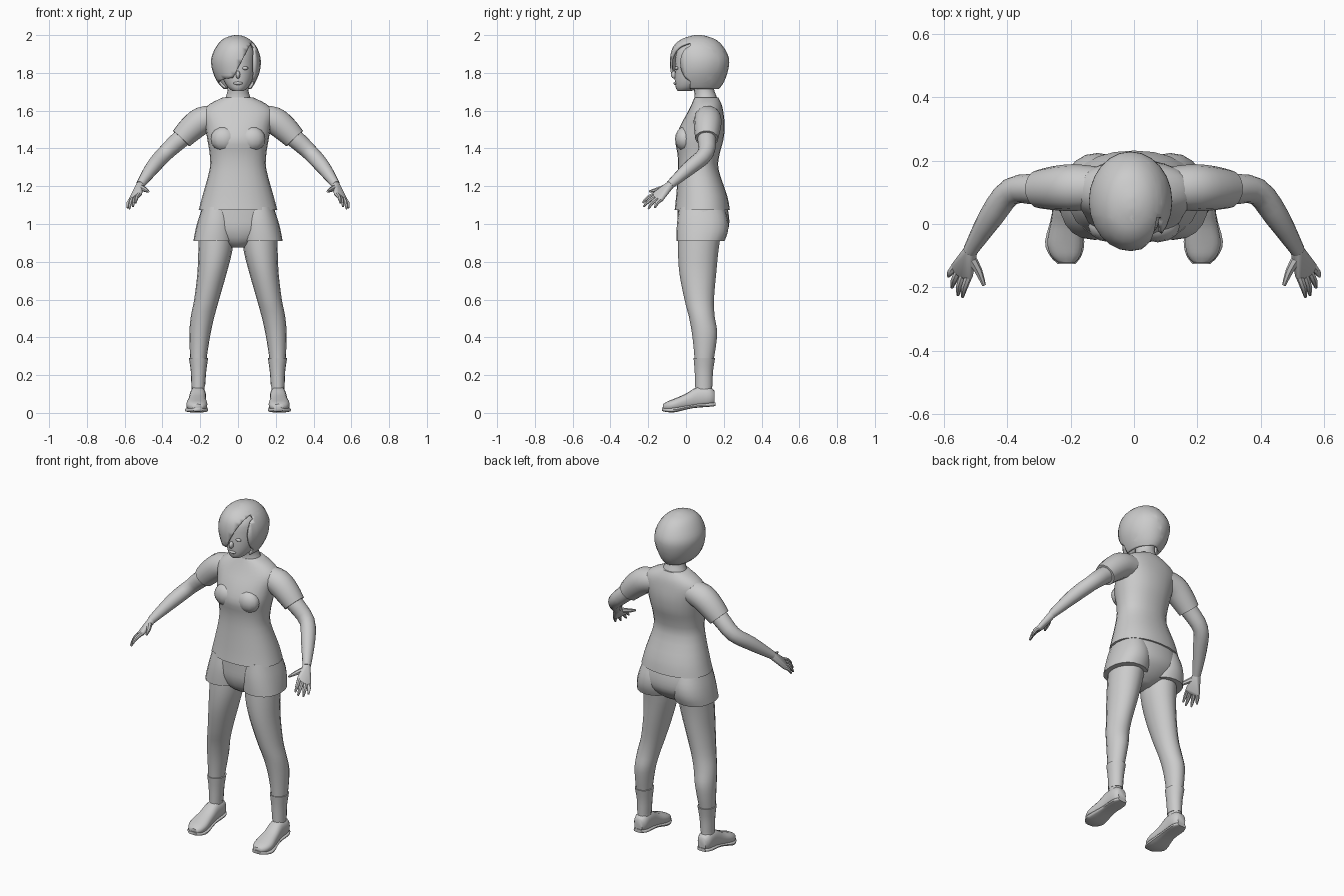
import bpy, bmesh, math
from mathutils import Vector

if "Cube" in bpy.data.objects:
    bpy.data.objects.remove(bpy.data.objects["Cube"])

grey = bpy.data.materials.new("plain grey")
grey.diffuse_color = (0.6, 0.6, 0.6, 1)
grey.use_nodes = True
grey.node_tree.nodes["Principled BSDF"].inputs["Base Color"].default_value = grey.diffuse_color


def finish(name, bm, mirror=False, angle=50):
    bmesh.ops.recalc_face_normals(bm, faces=bm.faces)
    me = bpy.data.meshes.new(name)
    bm.to_mesh(me)
    bm.free()
    ob = bpy.data.objects.new(name, me)
    bpy.context.collection.objects.link(ob)
    me.materials.append(grey)
    bpy.ops.object.select_all(action='DESELECT')
    ob.select_set(True)
    bpy.context.view_layer.objects.active = ob
    bpy.ops.object.shade_smooth_by_angle(angle=math.radians(angle))
    if mirror:
        ob.modifiers.new("both sides", 'MIRROR')
    return ob


def smooth_rows(rows, steps):
    """Catmull-Rom interpolation of rows of numbers."""
    out = []
    for i in range(len(rows) - 1):
        a, b, c, d = (Vector(rows[max(0, min(len(rows) - 1, i + k))]) for k in (-1, 0, 1, 2))
        for s in range(steps):
            t = s / steps
            out.append(b + 0.5 * t * (c - a + t * (2 * a - 5 * b + 4 * c - d + t * (3 * (b - c) + d - a))))
    return out + [Vector(rows[-1])]


def skin(bm, rings, cap=True):
    loops = [[bm.verts.new(p) for p in r] for r in rings]
    n = len(loops[0])
    for a, b in zip(loops, loops[1:]):
        for i in range(n):
            bm.faces.new((a[i], a[(i + 1) % n], b[(i + 1) % n], b[i]))
    if cap:
        bm.faces.new(loops[0])
        bm.faces.new(loops[-1])


def stack(name, rows, n=20, steps=3, mirror=False, power=1.0, cap=True, angle=50):
    """Level ellipses; each row is z, x min, x max, y min, y max."""
    rings = []
    for z, x0, x1, y0, y1 in smooth_rows(rows, steps):
        ring = []
        for i in range(n):
            c, s = math.cos(2 * math.pi * i / n), math.sin(2 * math.pi * i / n)
            c, s = (math.copysign(abs(v) ** power, v) for v in (c, s))
            ring.append(((x0 + x1) / 2 + c * (x1 - x0) / 2, (y0 + y1) / 2 + s * (y1 - y0) / 2, z))
        rings.append(ring)
    bm = bmesh.new()
    skin(bm, rings, cap)
    return finish(name, bm, mirror, angle)


def tube(name, rows, n=12, steps=3):
    """Round limb along a path; each row is x, y, z, radius."""
    pts = smooth_rows(rows, steps)
    rings = []
    for i, p in enumerate(pts):
        t = (pts[min(i + 1, len(pts) - 1)] - pts[max(i - 1, 0)]).to_3d().normalized()
        u = t.cross(Vector((0, 0, 1))).normalized()
        v = u.cross(t)
        rings.append([p.to_3d() + p[3] * (u * math.cos(2 * math.pi * k / n) + v * math.sin(2 * math.pi * k / n))
                      for k in range(n)])
    bm = bmesh.new()
    skin(bm, rings)
    return finish(name, bm, True)


def ball(name, loc, scale, mirror=False):
    bm = bmesh.new()
    bmesh.ops.create_uvsphere(bm, u_segments=12, v_segments=8, radius=1)
    for v in bm.verts:
        v.co = Vector(loc) + v.co * Vector(scale)
    return finish(name, bm, mirror)


# Shirt body
stack("shirt", [(1.075, -.208, .208, -.06, .232), (1.15, -.188, .188, -.052, .218),
                (1.29, -.15, .15, -.042, .172), (1.37, -.15, .15, -.045, .178),
                (1.445, -.162, .162, -.056, .198), (1.52, -.175, .175, -.03, .205),
                (1.59, -.19, .19, .008, .198), (1.635, -.15, .15, .03, .188),
                (1.67, -.08, .08, .045, .17)], n=24, power=.9)
ball("bust", (.075, -.008, 1.45), (.07, .05, .065), True)

# Sleeves, arms
tube("sleeve", [(.11, .115, 1.565, .066), (.19, .115, 1.548, .074), (.25, .113, 1.503, .07),
                (.3, .11, 1.452, .061)], n=14)
tube("arm", [(.2, .115, 1.53, .05), (.3, .11, 1.453, .049), (.388, .103, 1.372, .043),
             (.452, .022, 1.3, .039), (.518, -.085, 1.207, .023)])

# Hands: hull palm with five fingers
knuckles = [(.522, -.163, 1.158), (.539, -.16, 1.146), (.555, -.15, 1.136), (.565, -.133, 1.13)]
tips = [(.542, -.23, 1.112), (.556, -.224, 1.092), (.575, -.2, 1.08), (.586, -.165, 1.085)]
bm = bmesh.new()
for c, r in [((.516, -.082, 1.208), .022)] + [(k, .013) for k in knuckles]:
    new = bmesh.ops.create_icosphere(bm, subdivisions=2, radius=r)["verts"]
    bmesh.ops.translate(bm, verts=new, vec=c)
hull = bmesh.ops.convex_hull(bm, input=bm.verts)
bmesh.ops.delete(bm, geom=list({v for v in hull["geom_interior"] if isinstance(v, bmesh.types.BMVert)}),
                 context='VERTS')
finish("palm", bm, True)
for k, t in zip(knuckles, tips):
    mid = (Vector(k) + Vector(t)) / 2 + Vector((.004, -.003, .006))
    tube("finger", [(*k, .012), (*mid, .011), (*t, .005)], n=7, steps=2)
tube("thumb", [(.517, -.105, 1.195, .016), (.492, -.148, 1.182, .013), (.474, -.194, 1.172, .006)], n=7, steps=2)

# Shorts: hips and two leg openings
stack("shorts_hips", [(1.12, -.185, .185, -.045, .21), (1.04, -.2, .2, -.045, .228),
                      (.97, -.19, .19, -.042, .222), (.91, -.12, .12, -.02, .17),
                      (.875, -.04, .04, .02, .11)], n=24, power=.9)
stack("shorts_leg", [(1.09, .03, .188, -.035, .2), (1.02, .012, .212, -.046, .222),
                     (.96, .012, .227, -.05, .222), (.91, .016, .236, -.05, .204)], mirror=True, power=.9)

# Legs
stack("leg", [(.98, .02, .205, -.038, .19), (.86, .03, .21, -.042, .172), (.74, .06, .215, -.035, .16),
              (.6, .1, .232, -.008, .148), (.51, .125, .25, .015, .152), (.43, .143, .257, .03, .165),
              (.35, .157, .256, .04, .158), (.27, .168, .252, .046, .145), (.18, .175, .246, .05, .136),
              (.08, .178, .246, .05, .14)], n=16, mirror=True)
stack("legging_cuff", [(.29, .158, .26, .04, .154), (.22, .168, .25, .046, .143),
                       (.14, .174, .247, .048, .14)], n=16, mirror=True)


# Shoes: cross-sections from heel to toe, each y, x centre, half width, bottom, top
def shoe(name, rows, n=16):
    rings = []
    for y, x, w, z0, z1 in smooth_rows(rows, 3):
        ring = []
        for i in range(n):
            c, s = math.cos(2 * math.pi * i / n), math.sin(2 * math.pi * i / n)
            c = math.copysign(abs(c) ** .7, c)
            s = math.copysign(abs(s) ** (.5 if s < 0 else 1), s)
            ring.append((x + w * c, y, (z0 + z1) / 2 + s * (z1 - z0) / 2))
        rings.append(ring)
    bm = bmesh.new()
    skin(bm, rings)
    finish(name, bm, True)


shoe("shoe", [(.152, .212, .026, .05, .115), (.125, .212, .042, .042, .135), (.06, .213, .043, .034, .137),
              (.0, .216, .048, .024, .102), (-.06, .218, .056, .016, .076), (-.1, .216, .046, .014, .06),
              (-.122, .213, .026, .016, .046)])
shoe("sole", [(.155, .212, .028, .036, .056), (.12, .212, .045, .032, .054), (.03, .214, .046, .024, .046),
              (-.055, .219, .062, .004, .032), (-.1, .216, .05, .004, .028), (-.126, .213, .028, .01, .028)])

# Neck and head
stack("neck", [(1.63, -.085, .085, .04, .18), (1.68, -.062, .062, .045, .16),
               (1.72, -.055, .055, .04, .148), (1.8, -.055, .055, .03, .15)], n=16)
stack("head", [(1.705, -.03, .03, -.045, .03), (1.725, -.055, .055, -.055, .08), (1.77, -.08, .08, -.06, .14),
               (1.84, -.092, .092, -.058, .18), (1.92, -.085, .085, -.045, .18), (1.97, -.04, .04, .02, .12)])
ball("nose", (0, -.062, 1.79), (.012, .018, .02))
ball("lips", (0, -.054, 1.745), (.024, .012, .009))
ball("eye", (.038, -.05, 1.825), (.017, .01, .009), True)
ball("ear", (.088, .06, 1.81), (.012, .02, .03), True)

# Bobbed hair, cut open over one side of the face and angled at the nape
hair = stack("hair", [(1.715, -.075, .07, -.05, .175), (1.75, -.108, .092, -.07, .2),
                      (1.81, -.135, .116, -.082, .222), (1.875, -.142, .12, -.085, .228),
                      (1.935, -.118, .1, -.07, .2), (1.975, -.085, .065, -.03, .16),
                      (1.994, -.045, .03, .02, .11), (2.0, -.015, 0, .05, .08)], n=24, cap=False)
bm = bmesh.new()
bm.from_mesh(hair.data)
slope = Vector((-1.9, 0, 1))
for co, no in [((-.045, 0, 1.74), slope), ((.088, 0, 0), (1, 0, 0)), ((0, .02, 0), (0, 1, 0)),
               ((0, -.04, 1.765), (0, .25, 1))]:
    bmesh.ops.bisect_plane(bm, geom=bm.verts[:] + bm.edges[:] + bm.faces[:], plane_co=co, plane_no=no)
doomed = []
for f in bm.faces:
    c = f.calc_center_median()
    window = c.y < .02 and c.x < .088 and (c - Vector((-.045, 0, 1.74))).dot(slope) < 0
    under_fringe = c.y < .02 and c.z - 1.765 + .25 * (c.y + .04) < 0 and c.x < .088
    if window or under_fringe:
        doomed.append(f)
bmesh.ops.delete(bm, geom=doomed, context='FACES')
top = [e for e in bm.edges if e.is_boundary and min(v.co.z for v in e.verts) > 1.99]
bmesh.ops.holes_fill(bm, edges=top)
bm.to_mesh(hair.data)
bm.free()
thick = hair.modifiers.new("thickness", 'SOLIDIFY')
thick.thickness = .012
